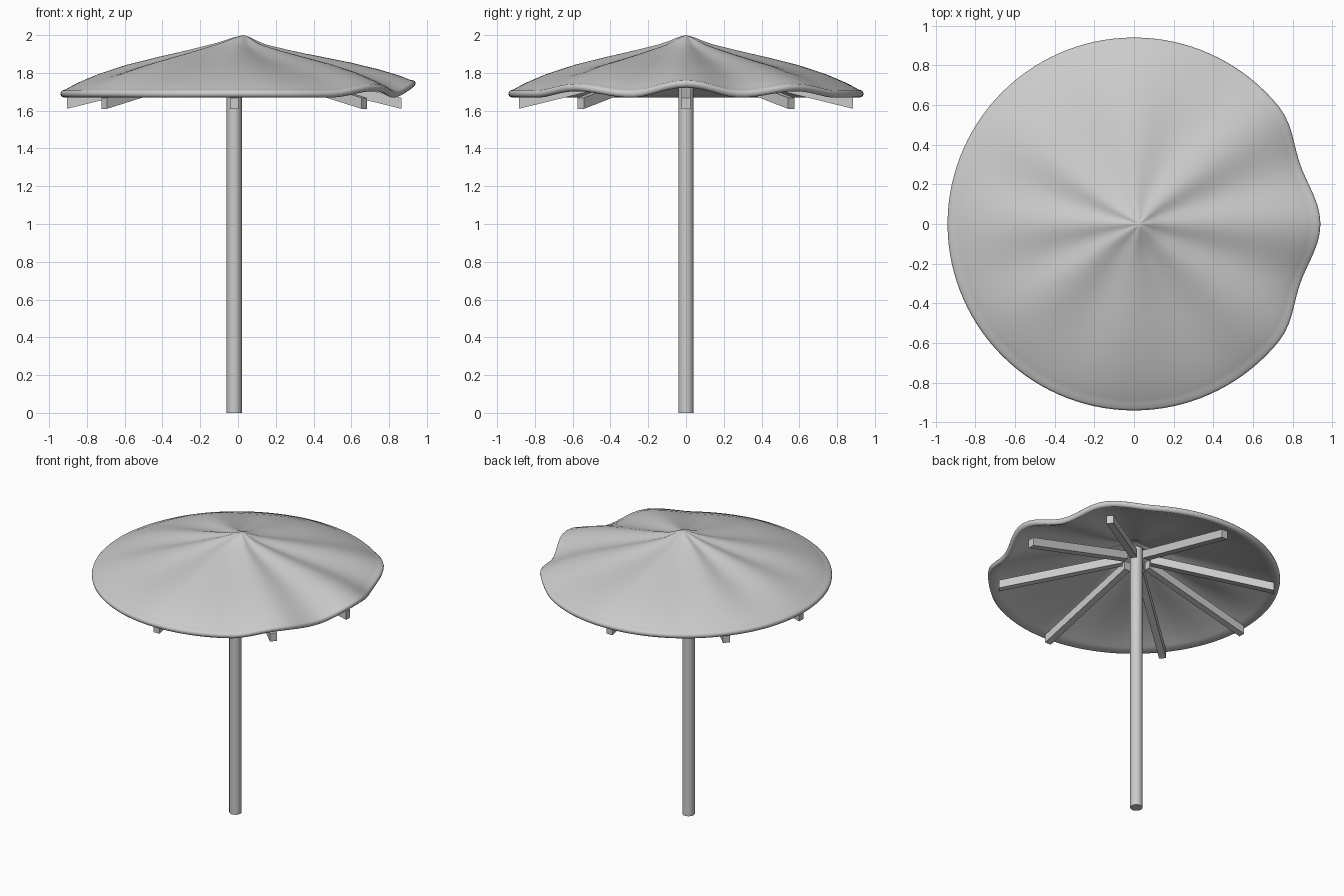
import bpy, bmesh
from math import pi, sin, cos, radians, degrees

if "Cube" in bpy.data.objects:
    bpy.data.objects.remove(bpy.data.objects["Cube"])

CX = -0.02                                   # pole axis
RIBS = [-39, 0, 39, 90, 141, 180, 219, 270, 321]


def make(name, bm, smooth=None):
    bmesh.ops.recalc_face_normals(bm, faces=bm.faces)
    me = bpy.data.meshes.new(name)
    bm.to_mesh(me)
    bm.free()
    ob = bpy.data.objects.new(name, me)
    bpy.context.collection.objects.link(ob)
    if smooth:
        bpy.ops.object.select_all(action='DESELECT')
        ob.select_set(True)
        bpy.context.view_layer.objects.active = ob
        bpy.ops.object.shade_smooth_by_angle(angle=radians(smooth))
    return ob


# Canopy: closed polar shell with a rippled rim on the +x side
PROFILE = [(0, 2.0), (0.04, 1.99), (0.12, 1.957), (0.3, 1.912), (0.45, 1.878),
           (0.6, 1.84), (0.75, 1.79), (0.86, 1.742), (0.91, 1.714)]


def height(r):
    for (r0, z0), (r1, z1) in zip(PROFILE, PROFILE[1:]):
        if r <= r1:
            return z0 + (z1 - z0) * (r - r0) / (r1 - r0)
    return PROFILE[-1][1]


def canopy_point(r, z, a):
    d = degrees(a)
    e = d - 360 if d > 180 else d
    wave = (cos(2 * pi * e / 39) + 1) / 2 if abs(e) < 58.5 else 0
    lift = (0.055 if abs(e) < 19.5 else 0.035) * wave
    t = r / 0.94
    dent = 0.05 * (1 - wave) if abs(e) < 39 else 0
    for a0, a1 in zip(RIBS, RIBS[1:] + [360]):
        if a0 <= d <= a1 and a1 > a0:
            sag = sin(pi * (d - a0) / (a1 - a0)) ** 2
            break
    else:
        sag = sin(pi * (d - 321) / 39) ** 2
    z += lift * t ** 3 - 0.022 * sag * sin(pi * min(t, 1))
    rr = r - dent * t ** 4
    shift = 0.03 * max(0, 1 - r / 0.15)      # apex leans slightly to +x
    return (rr * cos(a) + shift, rr * sin(a), z)


radii = [0.02, 0.05, 0.09, 0.14, 0.2, 0.27, 0.35, 0.43, 0.51, 0.59, 0.67,
         0.74, 0.8, 0.85, 0.885, 0.91]
section = [(r, height(r)) for r in radii]
section += [(0.92 + 0.02 * cos(t), 1.69 + 0.02 * sin(t))
            for t in [radians(k) for k in (60, 30, 0, -30, -60, -90)]]
section += [(r - 0.01, height(r) - 0.037) for r in reversed(radii[:-1])]

N = 120
bm = bmesh.new()
rings = [[bm.verts.new(canopy_point(r, z, 2 * pi * i / N)) for i in range(N)]
         for r, z in section]
for A, B in zip(rings, rings[1:]):
    for i in range(N):
        j = (i + 1) % N
        bm.faces.new((A[i], A[j], B[j], B[i]))
for ring, z in ((rings[0], 2.0), (rings[-1], 1.96)):
    c = bm.verts.new((0.03, 0, z))
    for i in range(N):
        bm.faces.new((ring[i], ring[(i + 1) % N], c))
make("canopy", bm, 60)

# Pole
bm = bmesh.new()
bmesh.ops.create_cone(bm, cap_ends=True, segments=32, radius1=0.04, radius2=0.04, depth=1.92)
bmesh.ops.translate(bm, verts=bm.verts, vec=(CX, 0, 0.96))
make("pole", bm, 40)

# Eight sloping ribs with upright ends
for n, deg in enumerate(RIBS[1:]):
    a = radians(deg)
    bm = bmesh.new()
    bmesh.ops.create_cube(bm, size=1)
    for v in bm.verts:
        outer = v.co.x > 0
        r = 0.885 if outer else 0.09
        y = v.co.y * 0.046
        z = (1.61 if outer else 1.805) + (0.058 if v.co.z > 0 else 0)
        v.co = (CX + r * cos(a) - y * sin(a), r * sin(a) + y * cos(a), z)
    make(f"rib_{n + 1}", bm)
